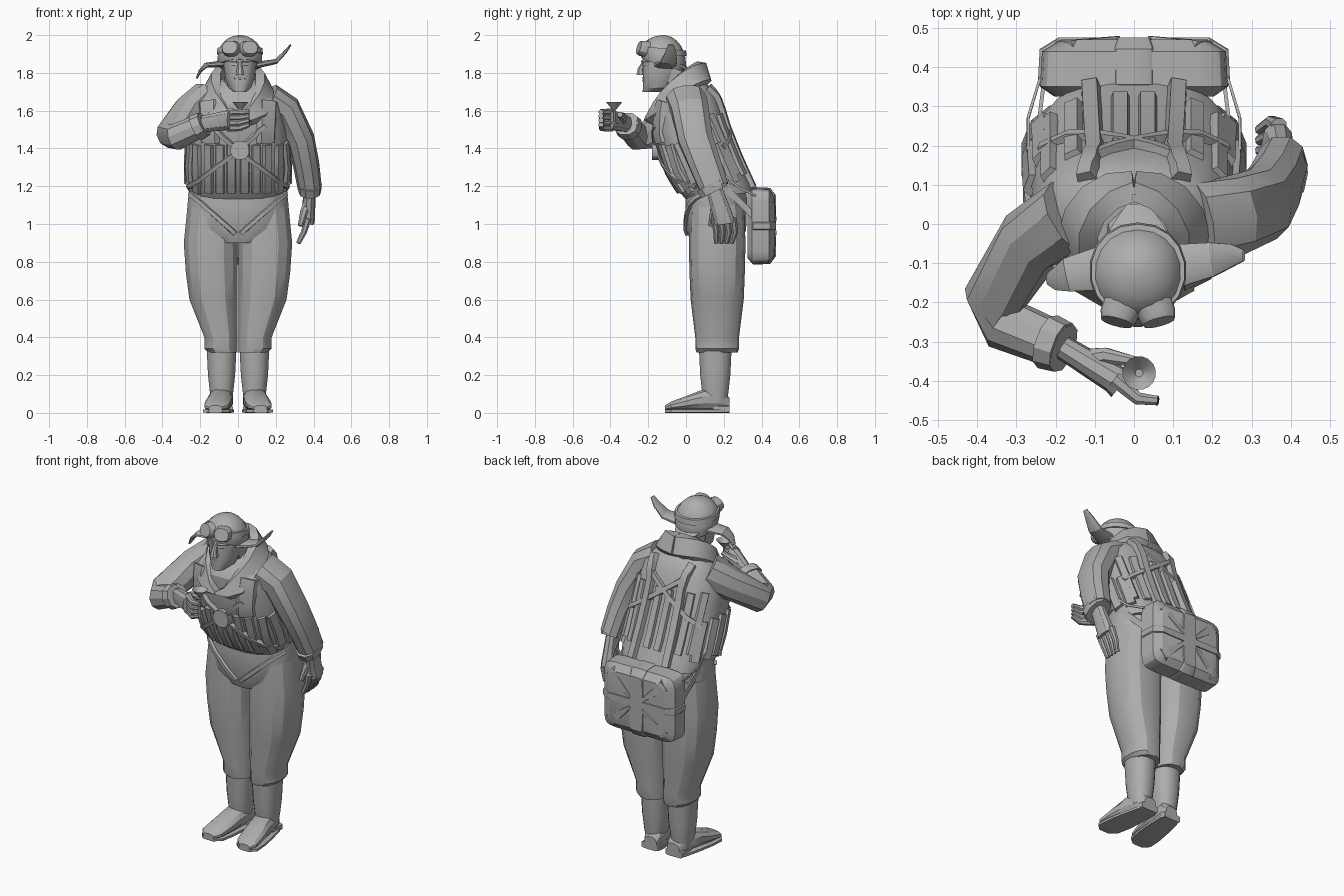
import bpy, bmesh, math
from mathutils import Vector
from mathutils.bvhtree import BVHTree

cube = bpy.data.objects.get("Cube")
if cube:
    bpy.data.objects.remove(cube, do_unlink=True)

GREY = (.42, .42, .42, 1)
material = bpy.data.materials.new("plain grey")
material.use_nodes = True
material.diffuse_color = GREY
material.node_tree.nodes["Principled BSDF"].inputs["Base Color"].default_value = GREY
X, Y, Z = Vector((1, 0, 0)), Vector((0, 1, 0)), Vector((0, 0, 1))
SIDES = (("left", 1), ("right", -1))
parts = []


def loft(name, rings):
    """Skin a list of point rings and cap both ends."""
    bm = bmesh.new()
    rows = [[bm.verts.new(point) for point in ring] for ring in rings]
    count = len(rows[0])
    for lower, upper in zip(rows, rows[1:]):
        for i in range(count):
            j = (i + 1) % count
            bm.faces.new((lower[i], lower[j], upper[j], upper[i]))
    bm.faces.new(rows[0])
    bm.faces.new(rows[-1])
    bmesh.ops.recalc_face_normals(bm, faces=bm.faces)
    mesh = bpy.data.meshes.new(name)
    bm.to_mesh(mesh)
    bm.free()
    mesh.materials.append(material)
    part = bpy.data.objects.new(name, mesh)
    bpy.context.collection.objects.link(part)
    parts.append(part)
    return part


def oval(centre, u, v, sides=12, power=2.3):
    """Superellipse ring with half axes u and v."""
    ring = []
    for i in range(sides):
        angle = math.tau * (i + .5) / sides
        c, s = math.cos(angle), math.sin(angle)
        ring.append(Vector(centre) + u * math.copysign(abs(c) ** (2 / power), c)
                    + v * math.copysign(abs(s) ** (2 / power), s))
    return ring


def stack(name, rows, x, y, depth, tilt=0, sides=16, power=2.3):
    """Level rings from (height, half width) rows; y and depth are rules."""
    return loft(name, [oval((x(r), y(z, r), z), X * r, (Y + Z * tilt) * depth(r), sides, power)
                       for z, r in rows])


def tube(name, path, start, end, flat=1, ref=Z, sides=10):
    """Tapering limb; flat squeezes it across the ref direction."""
    path = [Vector(p) for p in path]
    last = len(path) - 1
    rings = []
    for i, point in enumerate(path):
        along = (path[min(i + 1, last)] - path[max(i - 1, 0)]).normalized()
        u = (ref - along * ref.dot(along)).normalized()
        radius = start + (end - start) * i / last
        rings.append(oval(point, u * radius, along.cross(u) * radius * flat, sides))
    return loft(name, rings)


def ribbon(name, points, normals, widths, thick):
    """Cloth band along points, slightly crowned."""
    last = len(points) - 1
    rings = []
    for i, (point, normal, width) in enumerate(zip(points, normals, widths)):
        along = (points[min(i + 1, last)] - points[max(i - 1, 0)]).normalized()
        side = along.cross(normal).normalized() * width / 2
        up = side.cross(along).normalized() * thick
        rings.append([point - side - up, point + side - up, point + side * .7 + up, point - side * .7 + up])
    return loft(name, rings)


def strap(name, look, path, width, thick=.012, steps=5):
    """Band drawn in a flat view and cast along look onto the clothing."""
    flat = [Vector((a, 0, b)) if look.y else Vector((0, a, b)) for a, b in path]
    raw = [a.lerp(b, i / steps) for a, b in zip(flat, flat[1:]) for i in range(steps)] + flat[-1:]
    points, normals = [], []
    for point in raw:
        hits = [tree.ray_cast(point - look, look) for tree in clothing]
        hits = [hit for hit in hits if hit[0]]
        if hits:
            hit = min(hits, key=lambda h: h[3])
            points.append(hit[0] + hit[1] * thick * .3)
            normals.append(hit[1])
    return ribbon(name, points, normals, [width] * len(points), thick)


def hand(side, wrist, knuckle, bend, tip, thumb, spread):
    """Palm, four curled fingers and a thumb."""
    wrist, knuckle, bend, tip, thumb = map(Vector, (wrist, knuckle, bend, tip, thumb))
    ref = spread.normalized()
    tube(side + "_palm", [wrist, wrist.lerp(knuckle, .5), knuckle, knuckle.lerp(bend, .3)], .045, .058, .7, ref)
    for i, finger in enumerate(("first", "second", "third", "fourth")):
        shift = spread * (i - 1.5)
        tube(f"{side}_{finger}_finger", [knuckle + shift, bend + shift, tip + shift * .8],
             .021, .013, 1, ref, 8)
    tube(side + "_thumb", [wrist.lerp(knuckle, .4), wrist.lerp(thumb, .6) + spread * .3, thumb], .03, .014, 1, ref, 8)


def centred(r):
    return 0


# Jacket leaning forward, and the trouser seat under it
torso = stack("jacket", [(1.15, .25), (1.2, .265), (1.3, .27), (1.5, .26), (1.65, .23), (1.71, .18), (1.76, .1)],
              centred, lambda z, r: .6 * (1.7 - z) ** 2, lambda r: r * .74, .1, 20, 2.6)
seat = stack("trouser_seat", [(.9, .12), (.97, .25), (1.1, .27), (1.2, .26)],
             centred, lambda z, r: .16, lambda r: .11 + r * .2, 0, 20, 2.6)
clothing = []
for part in (torso, seat):
    bm = bmesh.new()
    bm.from_mesh(part.data)
    clothing.append(BVHTree.FromBMesh(bm))
    bm.free()

for side, s in SIDES:
    # Trouser legs meeting at the middle
    stack(side + "_trouser_leg", [(.32, .08), (.34, .09), (.4, .09), (.6, .13), (.75, .14), (.9, .145), (1.1, .135)],
          lambda r: s * r, lambda z, r: .165, lambda r: .06 + r * .62, 0, 14)
    # Boots with toes turned out
    stack(side + "_boot_shaft", [(.05, .055), (.12, .064), (.2, .073), (.34, .08)],
          lambda r: s * .087, lambda z, r: .155, lambda r: r + .008)
    foot, sole = [], []
    for y, width, height in ((.23, .04, .09), (.2, .055, .13), (.1, .065, .14), (0, .07, .1), (-.08, .065, .07), (-.11, .035, .05)):
        x = s * (.105 - y * .13)
        foot.append(oval((x, y, height / 2), X * width, Z * (height / 2 - .01)))
        sole.append(oval((x, y, .01), X * width * 1.1, Z * .01, 8, 5))
    loft(side + "_boot_foot", foot)
    loft(side + "_boot_sole", sole)
    loft(side + "_boot_heel", [oval((s * .08, y, .02), X * .055, Z * .02, 8, 6) for y in (.14, .23)])

    # Fleece collar sweeping from the lapel over the shoulder to the nape
    turns = [math.pi * i / 8 for i in range(9)]
    around = [Vector((s * math.sin(t), -math.cos(t), 0)) for t in turns]
    ribbon(side + "_collar",
           [a * .15 + Vector((0, -.05, 1.8 - .25 * (.5 + math.cos(t) / 2) ** 1.5)) for a, t in zip(around, turns)],
           [a + Z * (.3 + .6 * math.sin(t)) for a, t in zip(around, turns)],
           [.14 * min(1, .15 + t) for t in turns], .022)

    # Life vest ribs
    for i, place in enumerate(("inner", "middle", "outer", "edge")):
        x = s * (.035 + i * .06)
        strap(f"{side}_{place}_front_rib", Y, [(x, 1.17), (x, 1.42)], .056)
        if place != "middle":
            strap(f"{side}_{place}_back_rib", -Y, [(x, 1.26), (x, 1.58)], .052)
        y = i * .07
        strap(f"{side}_{place}_flank_rib", -s * X, [(y + .05, 1.22), (y - .04, 1.43)], .064)
    strap(side + "_vest_chest", Y, [(s * .15, 1.43), (s * .16, 1.65)], .11)

    # Harness webbing
    strap(side + "_shoulder_strap", -Y, [(s * .11, 1.19), (s * .1, 1.6), (s * .12, 1.72)], .055, .02)
    strap(side + "_back_cross", -Y, [(s * .23, 1.4), (-s * .12, 1.66)], .035, .017)
    strap(side + "_front_cross", Y, [(s * .25, 1.2), (0, 1.39), (-s * .14, 1.52)], .03, .018)
    strap(side + "_groin_strap", Y, [(s * .25, 1.16), (s * .015, .95)], .03, .012, 8)
    tube(side + "_pack_strap", [(s * .25, .2, 1.2), (s * .23, .36, 1.04)], .022, .022, .3, sides=4)
    tube(side + "_thin_cord", [(s * .27, .16, 1.3), (s * .27, .27, 1.2), (s * .24, .37, 1.15)], .008, .008, .6, sides=4)

tube("buckle", [(.01, -.1, 1.39), (.01, -.18, 1.39)], .05, .05, ref=X, sides=14)

# Left arm hanging, right arm bent in front of the chest
tube("left_sleeve", [(.16, 0, 1.66), (.25, .02, 1.61), (.33, .05, 1.45), (.36, .1, 1.32), (.38, .15, 1.19)], .11, .08, .8, Y)
tube("left_cuff", [(.38, .13, 1.21), (.38, .15, 1.17)], .085, .08, .75, Y)
hand("left", (.38, .15, 1.18), (.37, .2, 1.03), (.35, .21, .96), (.32, .2, .9), (.33, .13, .99), Y * .033)
tube("right_sleeve", [(-.16, .02, 1.66), (-.26, -.04, 1.59), (-.355, -.19, 1.47), (-.33, -.255, 1.46), (-.18, -.315, 1.53)],
     .1, .06)
tube("right_cuff", [(-.22, -.3, 1.51), (-.18, -.315, 1.53)], .072, .066)
hand("right", (-.18, -.315, 1.53), (-.05, -.395, 1.55), (.01, -.445, 1.55), (.06, -.45, 1.56), (0, -.35, 1.58), Z * .028)
stack("cocktail_glass", [(1.53, .028), (1.54, .006), (1.6, .006), (1.645, .043), (1.61, .01)],
      lambda r: .013, lambda z, r: -.38, lambda r: r, power=2)

# Head and face
mid = .01
tube("neck", [(0, 0, 1.68), (mid, -.1, 1.84)], .08, .075)
stack("head", [(1.7, .035), (1.72, .06), (1.77, .077), (1.85, .09), (1.93, .085)],
      lambda r: mid, lambda z, r: r - .215, lambda r: r + .015)
tube("nose", [(mid, -.22, 1.86), (mid, -.24, 1.82), (mid, -.24, 1.79)], .01, .024, ref=X, sides=8)
for name, z in (("upper_lip", 1.772), ("lower_lip", 1.757)):
    loft(name, [oval((mid + x, -.222, z), Y * r, Z * r, 6) for x, r in ((-.03, .004), (0, .01), (.03, .004))])
for side, s in SIDES:
    tube(side + "_brow", [(mid + s * .015, -.23, 1.86), (mid + s * .07, -.2, 1.86)], .009, .006, sides=6)
    tube(side + "_eye", [(mid + s * .02, -.223, 1.84), (mid + s * .055, -.207, 1.84)], .009, .006, sides=6)

# Flying cap: a dome lowered toward the nape, with ear flaps blown outward
dome = []
for i in range(8):
    angle = -.35 + i * .26
    dome.append(oval((mid, -.12, 1.88 + .12 * math.sin(angle)), X * .12 * math.cos(angle),
                     (Y - Z * .3 * (1 - i / 7)) * .12 * math.cos(angle), 18, 2.1))
loft("flying_cap", dome)
tube("nape_flare", [(mid, -.06, 1.86), (mid, 0, 1.82), (mid, .05, 1.81)], .1, .03, .2, X)
tube("left_ear_flap", [(.09, -.11, 1.84), (.2, -.09, 1.86), (.25, -.08, 1.91), (.28, -.08, 1.95)], .06, .015, .3, Y)
tube("right_ear_flap", [(-.07, -.11, 1.85), (-.17, -.13, 1.84), (-.2, -.14, 1.81), (-.22, -.14, 1.77)], .06, .015, .3, Y)

# Goggles pushed up on the forehead, lenses turned outward
stack("goggle_band", [(1.9, .124), (1.93, .12)], lambda r: mid, lambda z, r: -.12, lambda r: r, -.1, 18, 2.1)
for side, s in SIDES:
    tube(side + "_goggle", [(mid + s * .03, -.18, 1.92), (mid + s * .05, -.235, 1.93), (mid + s * .054, -.25, 1.935)],
         .047, .036, 1.15, sides=14)

# Parachute pack with crossed webbing and folded corners
for name, width, height, lift in (("pack", .24, .2, 0), ("vertical_band", .055, .206, .006), ("horizontal_band", .246, .025, .006)):
    loft(name, [oval((0, y + lift, .99), X * width * k, Z * height * k, 20, 9)
                for y, k in ((.325, .85), (.35, 1), (.44, .98), (.47, .78))])
for name, z in (("upper", 1), ("lower", -1)):
    for side, s in SIDES:
        ribbon(f"{name}_{side}_corner_fold",
               [Vector((s * .04, .47, .99 + z * .03)), Vector((s * .18, .458, .99 + z * .15))], [Y, Y], [.02, .08], .009)

# Smooth shading that keeps the creases
bpy.ops.object.select_all(action="DESELECT")
for part in parts:
    part.select_set(True)
bpy.context.view_layer.objects.active = torso
bpy.ops.object.shade_smooth_by_angle(angle=math.radians(28))
